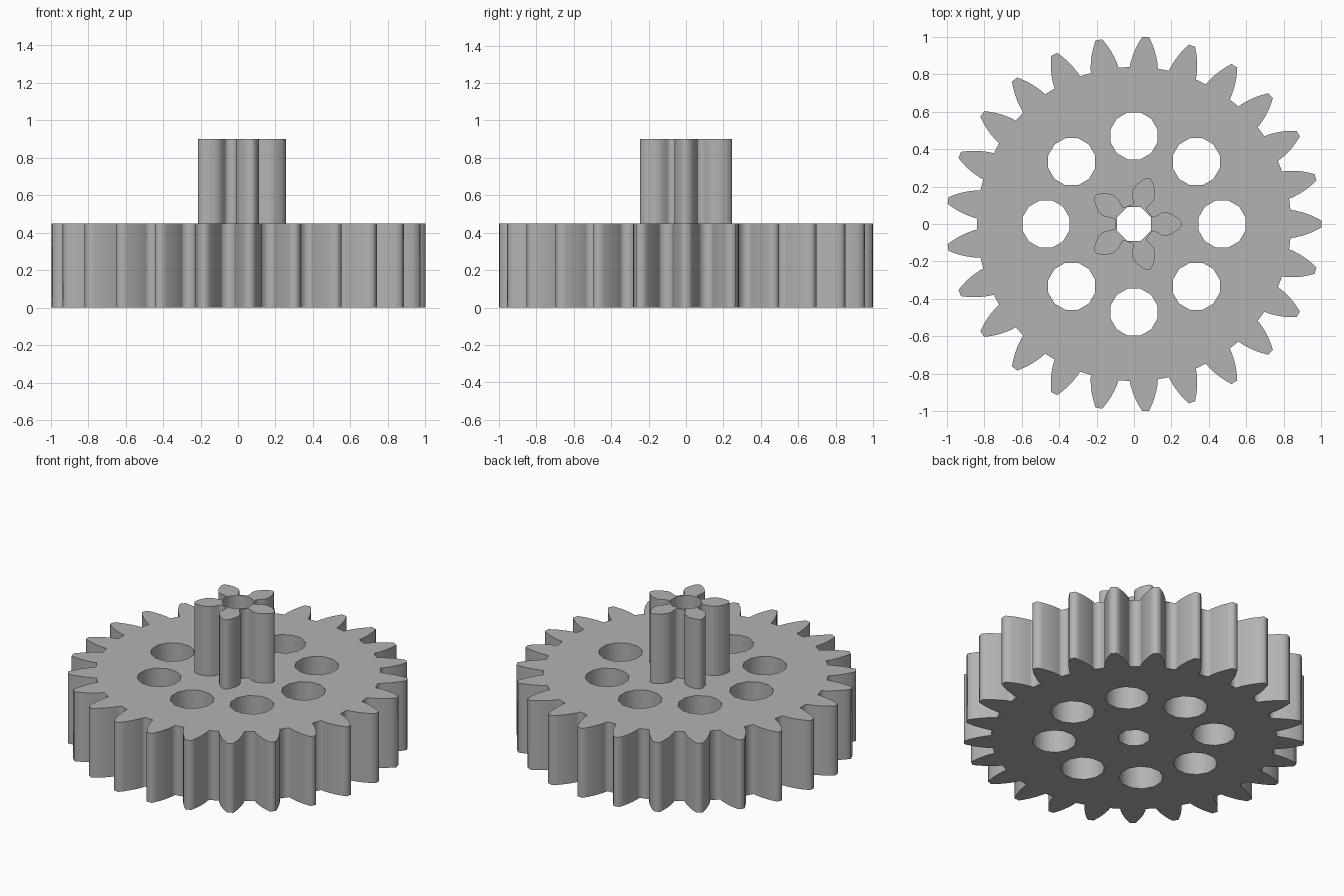
import bpy
from math import pi, sin, cos

cube = bpy.data.objects.get("Cube")
if cube:
    bpy.data.objects.remove(cube, do_unlink=True)

grey = bpy.data.materials.new("plain grey")
grey.use_nodes = True
COLOUR = (0.45, 0.45, 0.45, 1)
grey.diffuse_color = COLOUR
grey.node_tree.nodes["Principled BSDF"].inputs["Base Color"].default_value = COLOUR


def ring(cx, cy, radius, sides, turn=0.0):
    """Regular polygon outline."""
    return [(cx + radius * cos(turn + 2 * pi * i / sides),
             cy + radius * sin(turn + 2 * pi * i / sides)) for i in range(sides)]


def gear_outline(teeth, flank):
    """Repeat one tooth, given as (distance out, half width) from root to tip."""
    tooth = [(r, -w) for r, w in flank] + [(r, w) for r, w in reversed(flank)]
    points = []
    for i in range(teeth):
        a = 2 * pi * i / teeth
        points += [(r * cos(a) - w * sin(a), r * sin(a) + w * cos(a)) for r, w in tooth]
    return points


def extrude_outlines(name, outlines, bottom, top):
    """Fill the first outline, leave the others as holes, and give it height."""
    curve = bpy.data.curves.new(name, "CURVE")
    curve.dimensions = "2D"
    curve.fill_mode = "BOTH"
    curve.extrude = (top - bottom) / 2
    for outline in outlines:
        spline = curve.splines.new("POLY")
        spline.points.add(len(outline) - 1)
        for point, (x, y) in zip(spline.points, outline):
            point.co = (x, y, 0, 1)
        spline.use_cyclic_u = True
    curve.materials.append(grey)
    obj = bpy.data.objects.new(name, curve)
    bpy.context.collection.objects.link(obj)
    obj.location.z = (top + bottom) / 2
    bpy.ops.object.select_all(action="DESELECT")
    obj.select_set(True)
    bpy.context.view_layer.objects.active = obj
    bpy.ops.object.convert(target="MESH")
    return bpy.context.object


# Shaft bore shared by both gears
bore = ring(0, 0, 0.097, 8, pi / 8)

# Large gear wheel with eight lightening holes
holes = [ring(0.47 * cos(k * pi / 4), 0.47 * sin(k * pi / 4), 0.13, 12, pi / 12)
         for k in range(8)]
wheel_flank = [(0.835, 0.075), (0.86, 0.072), (0.9, 0.062),
               (0.94, 0.048), (0.97, 0.034), (1.0, 0.018)]
extrude_outlines("gear_wheel", [gear_outline(25, wheel_flank), bore] + holes, 0, 0.45)

# Small five-tooth pinion on top
pinion_flank = [(0.097, 0.038), (0.12, 0.045), (0.15, 0.06), (0.175, 0.062),
                (0.205, 0.052), (0.235, 0.032), (0.256, 0.01)]
extrude_outlines("pinion", [gear_outline(5, pinion_flank), bore], 0.45, 0.9)
